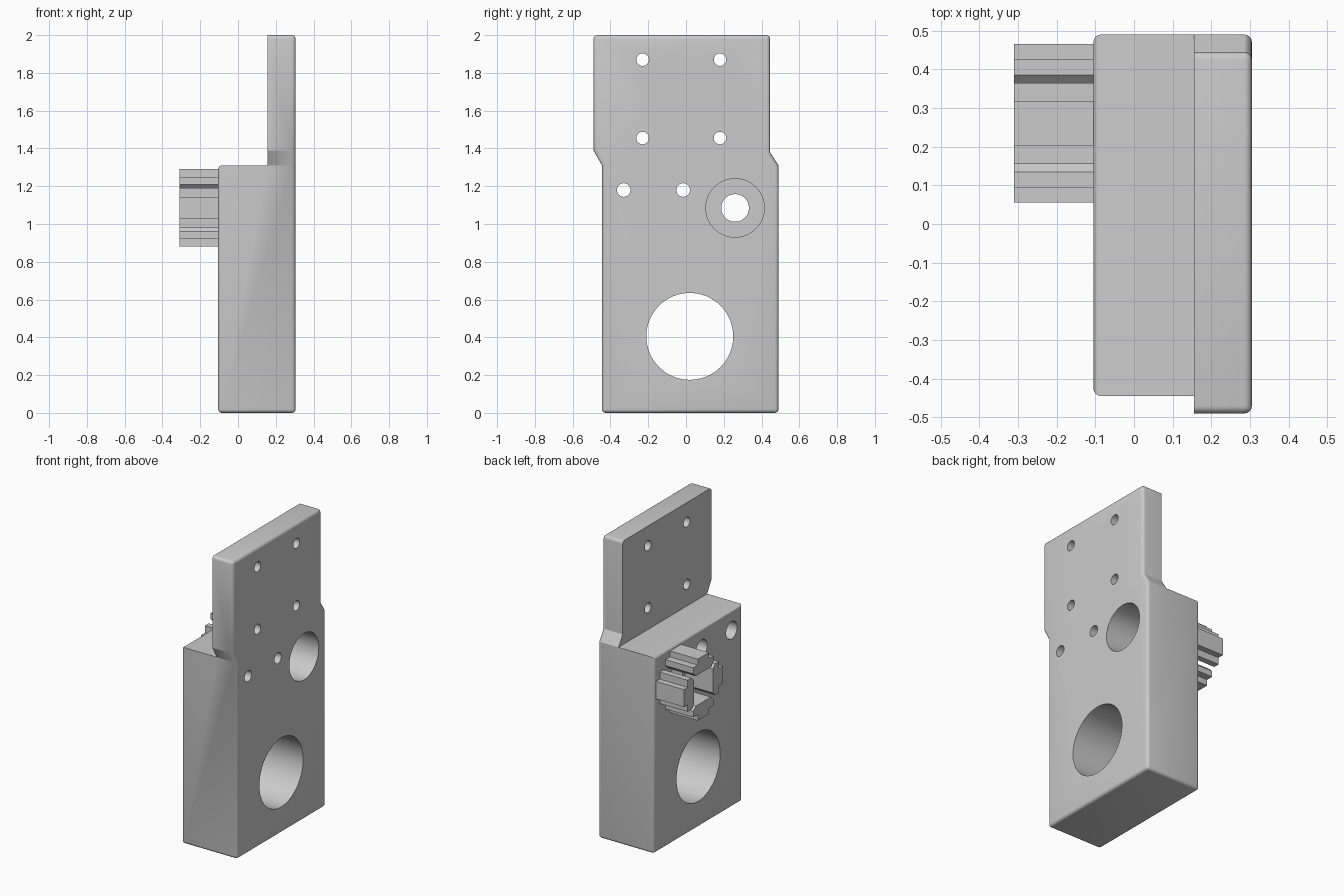
import bpy, bmesh, math
from mathutils import Matrix, Vector

cube = bpy.data.objects.get("Cube")
if cube:
    bpy.data.objects.remove(cube, do_unlink=True)

grey = bpy.data.materials.new("light grey")
grey.use_nodes = True
colour = (0.6, 0.6, 0.6, 1)
grey.diffuse_color = colour
grey.node_tree.nodes["Principled BSDF"].inputs["Base Color"].default_value = colour

X_BACK, X_STEP, X_FRONT = -0.105, 0.155, 0.305
Z_BODY = 1.31


def make_object(name, bm):
    bmesh.ops.recalc_face_normals(bm, faces=bm.faces)
    mesh = bpy.data.meshes.new(name)
    bm.to_mesh(mesh)
    bm.free()
    mesh.materials.append(grey)
    obj = bpy.data.objects.new(name, mesh)
    bpy.context.collection.objects.link(obj)
    return obj


def extrude_x(bm, faces, x):
    """Extrude faces to the plane at x, removing the starting faces."""
    new = bmesh.ops.extrude_face_region(bm, geom=faces)
    for item in new["geom"]:
        if isinstance(item, bmesh.types.BMVert):
            item.co.x = x


# Body: offset mounting plate on top of a thicker block
bm = bmesh.new()
lower = [(-0.445, Z_BODY), (-0.445, 0), (0.49, 0), (0.49, Z_BODY)]
upper = [(0.445, 1.38), (0.445, 2), (-0.49, 2), (-0.49, 1.39)]
low = [bm.verts.new((X_STEP, y, z)) for y, z in lower]
up = [bm.verts.new((X_STEP, y, z)) for y, z in upper]
low_face = bm.faces.new(low)
up_face = bm.faces.new([low[0], low[3]] + up)
front = bmesh.ops.duplicate(bm, geom=[low_face, up_face])
front_faces = [f for f in front["geom"] if isinstance(f, bmesh.types.BMFace)]
extrude_x(bm, front_faces, X_FRONT)
bmesh.ops.delete(bm, geom=front_faces, context="FACES")
back = bmesh.ops.extrude_face_region(bm, geom=[low_face])
for v in back["geom"]:
    if isinstance(v, bmesh.types.BMVert):
        v.co.x = X_BACK
bmesh.ops.delete(bm, geom=[low_face], context="FACES")
bmesh.ops.remove_doubles(bm, verts=bm.verts, dist=0.0005)
bmesh.ops.recalc_face_normals(bm, faces=bm.faces)
bmesh.ops.dissolve_limit(bm, angle_limit=0.02, verts=bm.verts, edges=bm.edges)


# Round the outer edges, leaving the step between plate and block crisp
def is_rounded(edge):
    a, b = (v.co for v in edge.verts)
    on_step = all(abs(p.x - X_STEP) < 0.001 for p in (a, b))
    block_top = (abs(a.z - Z_BODY) + abs(b.z - Z_BODY) < 0.001
                 and abs(a.x - b.x) > 0.01)
    return (not on_step and not block_top
            and edge.calc_face_angle_signed(0) > math.radians(60))


bmesh.ops.bevel(bm, geom=[e for e in bm.edges if is_rounded(e)], offset=0.02,
                segments=4, profile=0.5, affect="EDGES")
body = make_object("bracket_body", bm)


# Holes
def drill(y, z, radius, x0=-0.5, x1=0.5):
    bm = bmesh.new()
    place = Matrix.Translation(((x0 + x1) / 2, y, z)) @ Matrix.Rotation(math.pi / 2, 4, "Y")
    bmesh.ops.create_cone(bm, cap_ends=True, segments=64, radius1=radius,
                          radius2=radius, depth=x1 - x0, matrix=place)
    cutter = make_object("hole_cutter", bm)
    cutter.hide_render = True
    mod = body.modifiers.new("hole", "BOOLEAN")
    mod.operation, mod.solver, mod.object = "DIFFERENCE", "EXACT", cutter
    bpy.context.view_layer.objects.active = body
    bpy.ops.object.modifier_apply(modifier=mod.name)
    bpy.data.objects.remove(cutter, do_unlink=True)


HUB_Y, HUB_Z = 0.26, 1.085
drill(0.02, 0.405, 0.23)
drill(HUB_Y, HUB_Z, 0.155, x0=-0.02)
drill(HUB_Y, HUB_Z, 0.073)
for y in (-0.23, 0.18):
    for z in (1.455, 1.87):
        drill(y, z, 0.033)
for y in (-0.33, -0.015):
    drill(y, 1.18, 0.036)
    drill(y, 1.18, 0.058, x1=0.15)

# Coupling prongs: four stepped jaws split by diagonal slots
half = [(0.08, 0.1), (0.105, 0.125), (0.105, 0.165), (0.058, 0.165), (0.058, 0.205)]
outline = half + [(-w, r) for w, r in reversed(half)]
for i, side in enumerate(("top", "back", "bottom", "front")):
    turn = Matrix.Rotation(i * math.pi / 2, 3, "X")
    bm = bmesh.new()
    verts = [bm.verts.new(turn @ Vector((0, w, r)) + Vector((X_BACK + 0.01, HUB_Y, HUB_Z)))
             for w, r in outline]
    extrude_x(bm, [bm.faces.new(verts)], -0.31)
    make_object(side + "_prong", bm)

# Smooth the bores and rounded edges
bpy.ops.object.select_all(action="DESELECT")
body.select_set(True)
bpy.context.view_layer.objects.active = body
bpy.ops.object.shade_smooth_by_angle(angle=math.radians(29))
